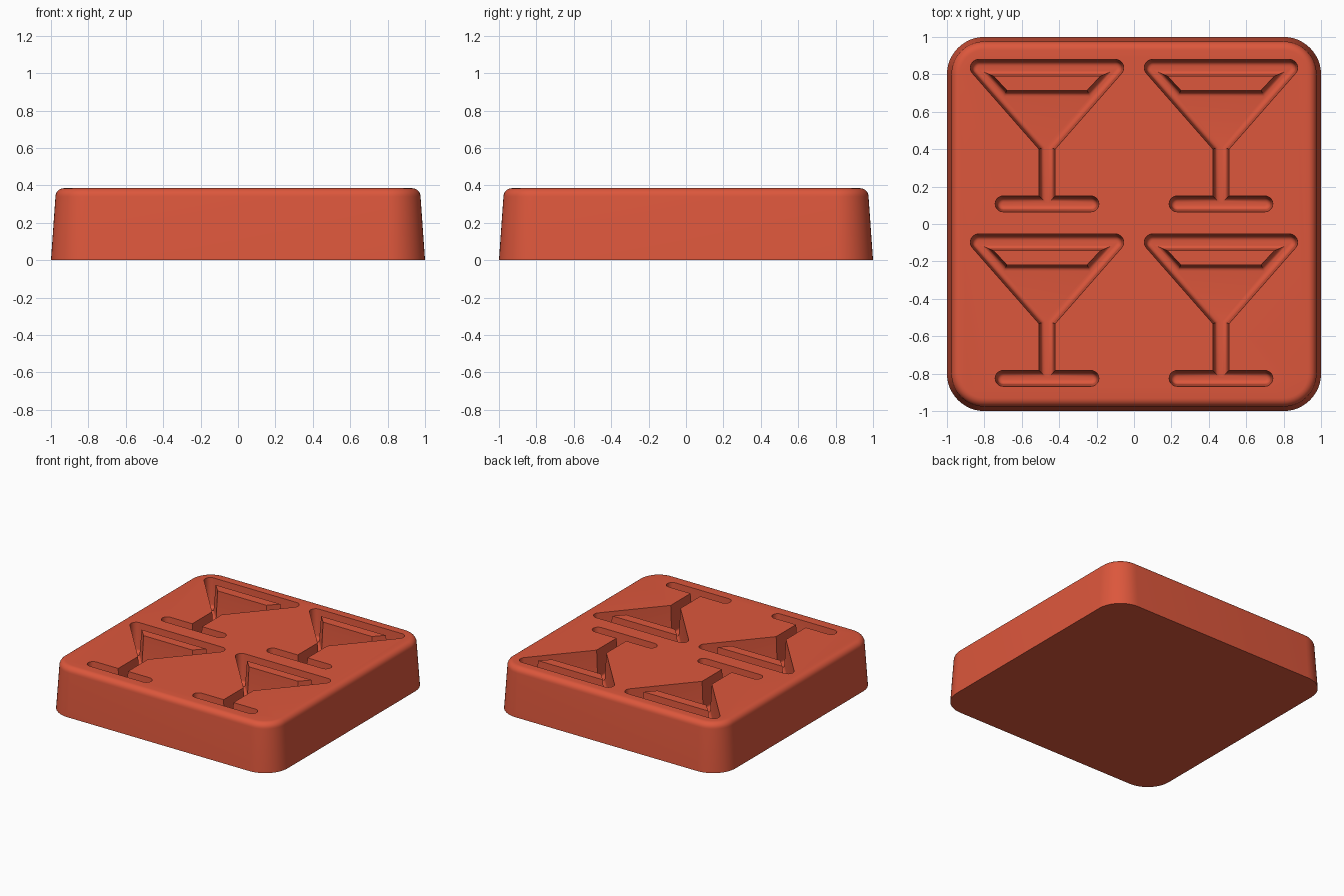
import bpy, bmesh
from math import sin, cos, radians, pi
from mathutils import Vector

HEIGHT, DEPTH = 0.385, 0.23

old = bpy.data.objects.get("Cube")
if old:
    bpy.data.objects.remove(old)

# Single silicone colour
red = bpy.data.materials.new("tomato_red")
red.use_nodes = True
COLOUR = (0.72, 0.095, 0.045, 1)
red.diffuse_color = COLOUR
red.node_tree.nodes["Principled BSDF"].inputs["Base Color"].default_value = COLOUR
red.node_tree.nodes["Principled BSDF"].inputs["Roughness"].default_value = 0.6


def arc(cx, cy, r, start, end, steps):
    angles = [radians(start + (end - start) * i / steps) for i in range(steps + 1)]
    return [Vector((cx + r * cos(a), cy + r * sin(a))) for a in angles]


def inset(outline, d):
    """Move every side of a counter-clockwise outline inwards by d."""
    result = []
    for i, p in enumerate(outline):
        a = (p - outline[i - 1]).normalized()
        b = (outline[(i + 1) % len(outline)] - p).normalized()
        na, nb = Vector((-a.y, a.x)), Vector((-b.y, b.x))
        result.append(p + (na + nb) * d / (1 + na.dot(nb)))
    return result


def loft(bm, outline, levels, origin=(0, 0)):
    """Closed solid through inset copies of an outline; levels are (z, inset)."""
    rings = [[bm.verts.new((p.x + origin[0], p.y + origin[1], z))
              for p in inset(outline, d)] for z, d in levels]
    n = len(outline)
    for low, high in zip(rings, rings[1:]):
        for i in range(n):
            j = (i + 1) % n
            bm.faces.new((low[i], low[j], high[j], high[i]))
    bm.faces.new(rings[0][::-1])
    bm.faces.new(rings[-1])


def finish(bm, name):
    bmesh.ops.recalc_face_normals(bm, faces=bm.faces)
    mesh = bpy.data.meshes.new(name)
    bm.to_mesh(mesh)
    bm.free()
    mesh.materials.append(red)
    obj = bpy.data.objects.new(name, mesh)
    bpy.context.collection.objects.link(obj)
    return obj


def cut(target, cutter):
    mod = target.modifiers.new("cut", 'BOOLEAN')
    mod.operation, mod.solver, mod.object = 'DIFFERENCE', 'EXACT', cutter
    bpy.context.view_layer.objects.active = target
    bpy.ops.object.modifier_apply(modifier=mod.name)
    bpy.data.objects.remove(cutter)


# Tray block: rounded square with drafted sides and a rounded top edge
square = []
for k, (sx, sy) in enumerate([(1, 1), (-1, 1), (-1, -1), (1, -1)]):
    square += arc(sx * 0.8, sy * 0.8, 0.2, k * 90, k * 90 + 90, 12)
R = 0.045
block_levels = [(0, 0)]
for i in range(7):
    t = i / 6 * pi / 2
    block_levels.append((HEIGHT - R + R * sin(t), 0.024 + R * (1 - cos(t))))
bm = bmesh.new()
loft(bm, square, block_levels)
tray = finish(bm, "mould_tray")

# Cocktail glass outline: foot, stem, bowl and rounded rim
half = arc(0.235, 0.1075, 0.0425, -90, 90, 10)
half += [Vector((0.043, 0.15)), Vector((0.043, 0.4))]
half += arc(0.365, 0.835, 0.045, -41, 90, 10)
glass = half + [Vector((-p.x, p.y)) for p in reversed(half)]

# Raised island between the rim and the drink
island = [Vector(p) for p in ((-0.215, 0.715), (0.215, 0.715), (0.285, 0.79), (-0.285, 0.79))]

# Wall profile: slight draft, then a rounded foot at the floor
FLOOR, F, DRAFT = HEIGHT - DEPTH, 0.024, 0.011
wall = []
for i in range(6):
    t = i / 5 * pi / 2
    wall.append((FLOOR + F * (1 - cos(t)), DRAFT + F * (1 - sin(t))))
wall.append((HEIGHT, 0))

# Four cavities in a grid, each keeping its island
cavities, islands = bmesh.new(), bmesh.new()
for x in (-0.465, 0.465):
    for y in (0, -0.933):
        loft(cavities, glass, wall + [(HEIGHT + 0.04, 0)], (x, y))
        foot = [(FLOOR - 0.03, -wall[0][1])]
        loft(islands, island,
             foot + [(z, -d) for z, d in wall] + [(HEIGHT + 0.08, 0)], (x, y))
cutter = finish(cavities, "glass_cavities")
cut(cutter, finish(islands, "cavity_islands"))
cut(tray, cutter)

# Smooth fillets, crisp rims
bpy.ops.object.select_all(action='DESELECT')
tray.select_set(True)
bpy.context.view_layer.objects.active = tray
bpy.ops.object.shade_smooth_by_angle(angle=radians(32))
